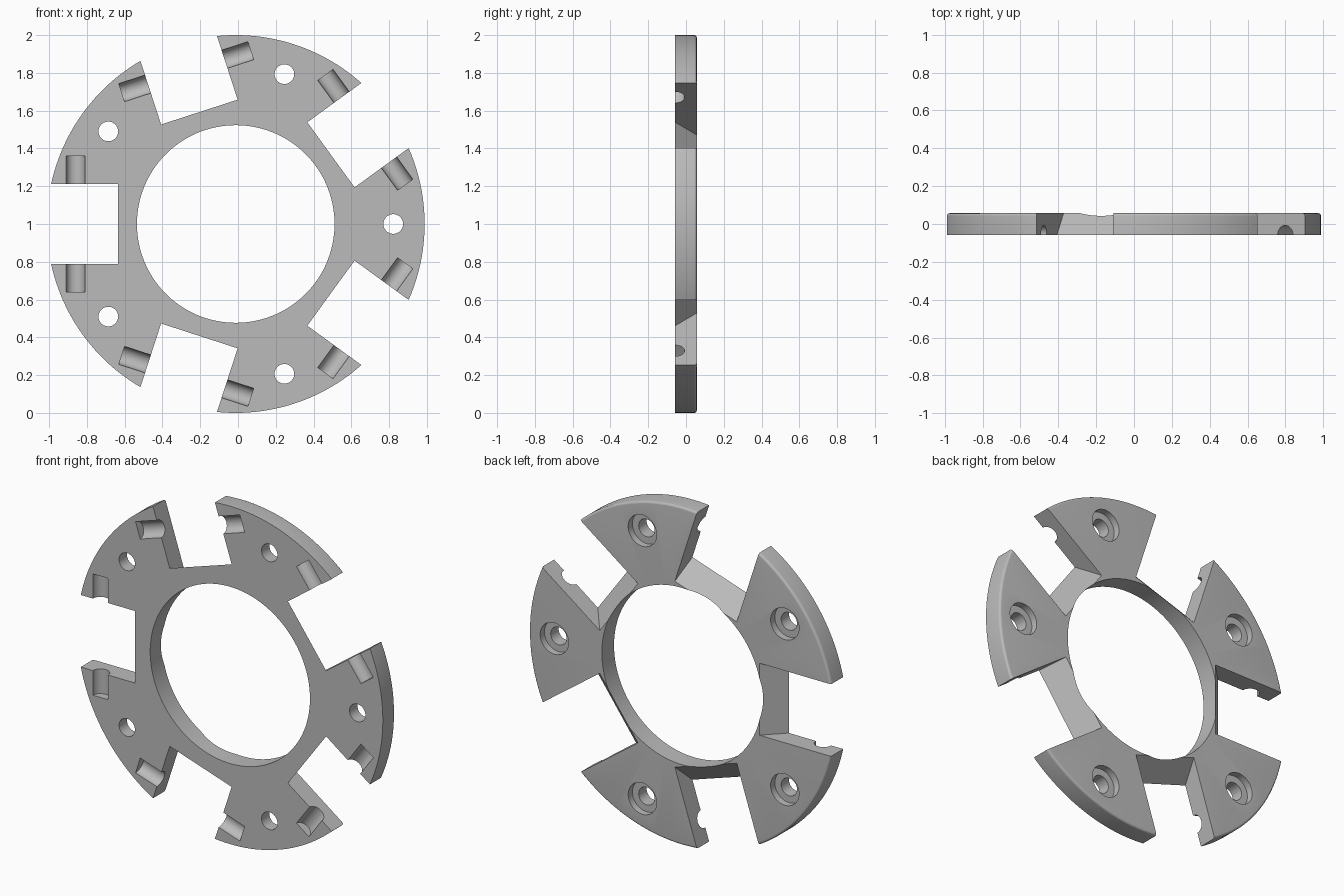
import bpy, bmesh, math
from mathutils import Matrix, Vector

cube = bpy.data.objects.get("Cube")
if cube:
    bpy.data.objects.remove(cube, do_unlink=True)

CENTRE = Vector((-0.012, 0, 1))
HALF = 0.057            # half thickness
INNER, OUTER = 0.523, 1.0
STEP = math.tau / 5

grey = bpy.data.materials.new("plain grey")
grey.use_nodes = True
colour = (0.5, 0.5, 0.5, 1)
grey.diffuse_color = colour
grey.node_tree.nodes["Principled BSDF"].inputs["Base Color"].default_value = colour


def make_object(name, bm):
    bmesh.ops.recalc_face_normals(bm, faces=bm.faces)
    mesh = bpy.data.meshes.new(name)
    bm.to_mesh(mesh)
    bm.free()
    mesh.materials.append(grey)
    obj = bpy.data.objects.new(name, mesh)
    bpy.context.collection.objects.link(obj)
    return obj


def place(angle):
    """Local x becomes the radial direction, local y stays the thickness."""
    return Matrix.Translation(CENTRE) @ Matrix.Rotation(-angle, 4, 'Y')


def add_cylinder(bm, radius, length, matrix, segments=48):
    bmesh.ops.create_cone(bm, cap_ends=True, segments=segments, radius1=radius,
                          radius2=radius, depth=length, matrix=matrix)


# Ring body: turned profile with a rounded back outer rim
fillet = 0.014
profile = [(INNER, -HALF), (OUTER, -HALF)]
for i in range(6):
    a = math.radians(18 * i)
    profile.append((OUTER - fillet + fillet * math.cos(a),
                    HALF - fillet + fillet * math.sin(a)))
profile.append((INNER, HALF))
bm = bmesh.new()
segments = 180
rings = []
for s in range(segments):
    m = place(math.tau * s / segments)
    rings.append([bm.verts.new(m @ Vector((r, y, 0))) for r, y in profile])
for s in range(segments):
    p, q = rings[s], rings[(s + 1) % segments]
    for i in range(len(profile)):
        j = (i + 1) % len(profile)
        bm.faces.new((p[i], p[j], q[j], q[i]))
ring = make_object("slotted_ring", bm)

# Cutters, repeated five times around the ring
slots, grooves, holes, bores = (bmesh.new() for _ in range(4))
SLOT_HALF, FLOOR = 0.213, 0.623 - HALF
for k in range(5):
    m = place(math.pi + k * STEP)
    # Slot with a floor sloping inwards to the back
    outline = [(FLOOR + 0.1, -0.1), (1.2, -0.1), (1.2, 0.1), (FLOOR - 0.1, 0.1)]
    sides = [[slots.verts.new(m @ Vector((r, y, w))) for r, y in outline]
             for w in (-SLOT_HALF, SLOT_HALF)]
    for side in sides:
        slots.faces.new(side)
    for i in range(4):
        j = (i + 1) % 4
        slots.faces.new((sides[0][i], sides[0][j], sides[1][j], sides[1][i]))
    # Half-round pin grooves, both sides of the slot in one cylinder
    add_cylinder(grooves, 0.05, 2 * (SLOT_HALF + 0.146),
                 m @ Matrix.Translation((0.848, -HALF - 0.0005, 0)))
    # Screw hole and its wider seat at the back
    turn = Matrix.Rotation(math.pi / 2, 4, 'X')
    m = place(k * STEP)
    add_cylinder(holes, 0.052, 0.4, m @ Matrix.Translation((0.834, 0, 0)) @ turn)
    add_cylinder(bores, 0.093, 0.2,
                 m @ Matrix.Translation((0.834, HALF - 0.04 + 0.1, 0)) @ turn)

bpy.context.view_layer.objects.active = ring
ring.select_set(True)
for name, cut in (("slot_cutter", slots), ("groove_cutter", grooves),
                  ("hole_cutter", holes), ("seat_cutter", bores)):
    cutter = make_object(name, cut)
    cutter.hide_render = True
    mod = ring.modifiers.new(name, 'BOOLEAN')
    mod.operation = 'DIFFERENCE'
    mod.solver = 'EXACT'
    mod.object = cutter
    bpy.ops.object.modifier_apply(modifier=mod.name)
    bpy.data.objects.remove(cutter, do_unlink=True)

bpy.ops.object.shade_smooth_by_angle(angle=math.radians(30))
